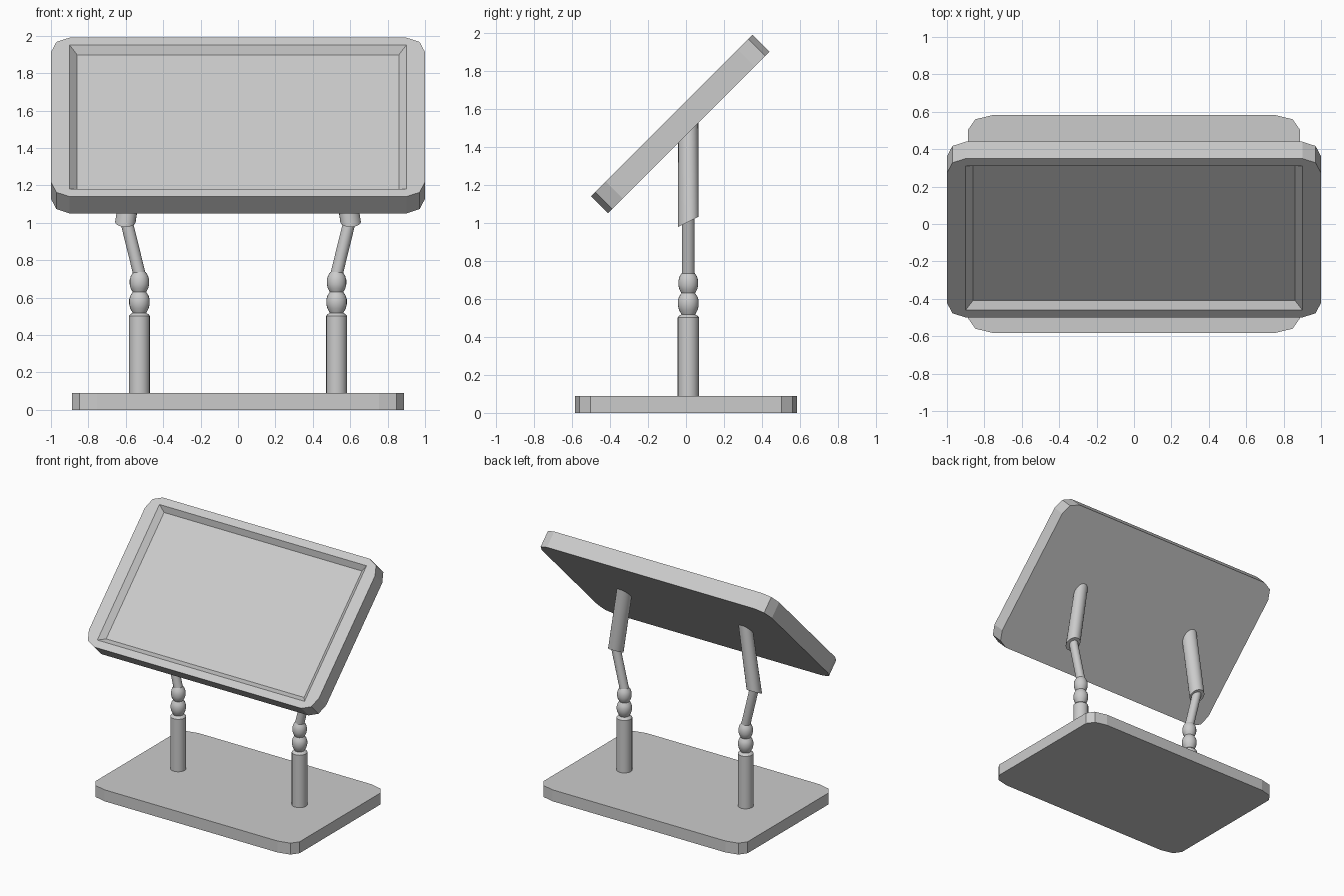
import bpy, bmesh
from math import sin, cos, pi, radians

if "Cube" in bpy.data.objects:
    bpy.data.objects.remove(bpy.data.objects["Cube"])

LEG_X, LEG_Y, SIDES = 0.527, 0.012, 20


def finish(bm, name, smooth=False):
    bmesh.ops.recalc_face_normals(bm, faces=bm.faces)
    mesh = bpy.data.meshes.new(name)
    bm.to_mesh(mesh)
    bm.free()
    ob = bpy.data.objects.new(name, mesh)
    bpy.context.collection.objects.link(ob)
    if smooth:
        bpy.ops.object.select_all(action='DESELECT')
        ob.select_set(True)
        bpy.context.view_layer.objects.active = ob
        bpy.ops.object.shade_smooth_by_angle(angle=radians(35))
    return ob


def rounded_slab(hx, hy, z0, z1, rx, ry):
    """Slab with two-segment rounded corners; returns bmesh and its top face."""
    bm = bmesh.new()
    pts = []
    for q, (sx, sy) in enumerate([(1, 1), (-1, 1), (-1, -1), (1, -1)]):
        for k in range(3):
            a = q * pi / 2 + k * pi / 4
            pts.append((sx * (hx - rx) + rx * cos(a), sy * (hy - ry) + ry * sin(a)))
    lo = [bm.verts.new((x, y, z0)) for x, y in pts]
    hi = [bm.verts.new((x, y, z1)) for x, y in pts]
    n = len(pts)
    for i in range(n):
        j = (i + 1) % n
        bm.faces.new((lo[i], lo[j], hi[j], hi[i]))
    bm.faces.new(lo[::-1])
    return bm, hi


def loft(name, rings):
    """Skin of stacked rings: each (centre x, radius, centre z, slope of z along y)."""
    bm = bmesh.new()
    loops = []
    for cx, r, z, slope in rings:
        loops.append([bm.verts.new((cx + r * cos(2 * pi * i / SIDES),
                                    LEG_Y + r * sin(2 * pi * i / SIDES),
                                    z + slope * r * sin(2 * pi * i / SIDES)))
                      for i in range(SIDES)])
    for a, b in zip(loops, loops[1:]):
        for i in range(SIDES):
            j = (i + 1) % SIDES
            bm.faces.new((a[i], a[j], b[j], b[i]))
    bm.faces.new(loops[0][::-1])
    bm.faces.new(loops[-1])
    return finish(bm, name, True)


# Base plate
bm, top = rounded_slab(0.888, 0.583, 0, 0.09, 0.135, 0.08)
bm.faces.new(top)
finish(bm, "base_plate")

# Tilted screen panel with a bevelled recess
bm, rim = rounded_slab(1.0, 0.601, -0.0635, 0.0635, 0.1, 0.11)
corners = [(1, 1), (-1, 1), (-1, -1), (1, -1)]
outer = [bm.verts.new((sx * 0.9, sy * 0.545, 0.0635)) for sx, sy in corners]
inner = [bm.verts.new((sx * 0.86, sy * 0.508, 0.0265)) for sx, sy in corners]
for q in range(4):
    r = (q + 1) % 4
    a, b, c = rim[q * 3:q * 3 + 3]
    bm.faces.new((outer[q], a, b))
    bm.faces.new((outer[q], b, c))
    bm.faces.new((outer[q], c, rim[r * 3], outer[r]))
    bm.faces.new((outer[q], outer[r], inner[r], inner[q]))
bm.faces.new(inner)
panel = finish(bm, "screen_panel")
panel.rotation_euler.x = radians(45)
panel.location = (0, -0.03, 1.52)

# Supports: turned post with two beads, leaning rod, sleeve cut to the panel
POST = [(0.056, 0.08), (0.056, 0.502), (0.047, 0.512), (0.036, 0.518),
        (0.049, 0.542), (0.055, 0.565), (0.055, 0.59), (0.049, 0.61), (0.036, 0.63),
        (0.047, 0.65), (0.052, 0.67), (0.052, 0.695), (0.046, 0.717), (0.033, 0.737)]
for s, side in ((-1, "left"), (1, "right")):
    loft(side + "_post", [(s * LEG_X, r, z, 0) for r, z in POST])
    loft(side + "_rod", [(s * LEG_X, 0.034, 0.725, 0), (s * 0.602, 0.034, 1.03, 0)])
    loft(side + "_sleeve", [(s * 0.602, 0.055, 1.005, 0.5),
                            (s * 0.525, 0.053, 1.50, 1.0)])
